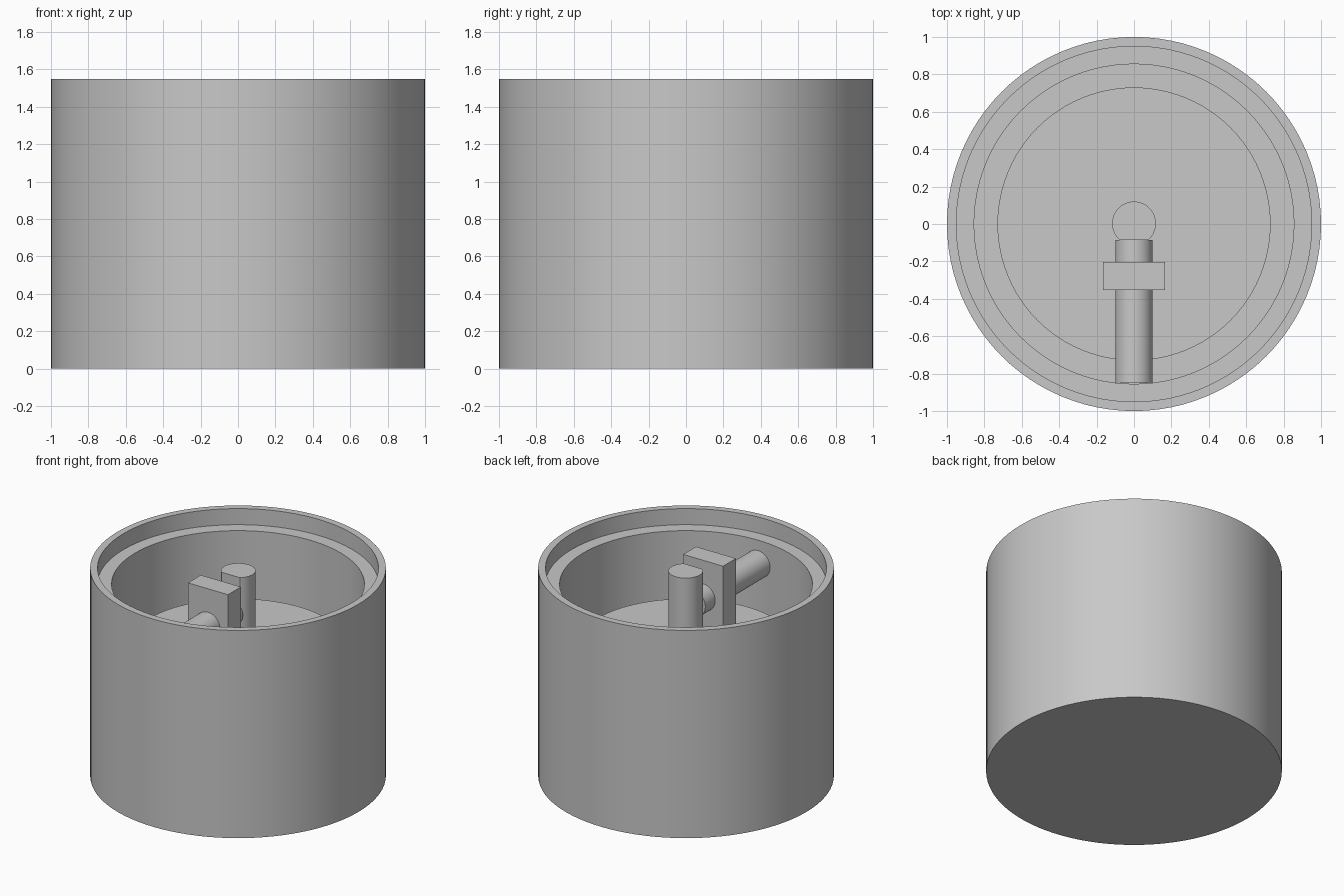
import bpy, bmesh, math
from mathutils import Matrix, Vector

SEGMENTS = 96

cube = bpy.data.objects.get("Cube")
if cube:
    bpy.data.objects.remove(cube, do_unlink=True)

# Single plain grey
grey = bpy.data.materials.new("plain_grey")
grey.use_nodes = True
COLOUR = (0.58, 0.58, 0.58, 1)
grey.diffuse_color = COLOUR
grey.node_tree.nodes["Principled BSDF"].inputs["Base Color"].default_value = COLOUR


def finish(name, bm):
    """Turn a bmesh into a named object, smooth with sharp edges kept."""
    bmesh.ops.recalc_face_normals(bm, faces=bm.faces)
    mesh = bpy.data.meshes.new(name)
    bm.to_mesh(mesh)
    bm.free()
    mesh.materials.append(grey)
    obj = bpy.data.objects.new(name, mesh)
    bpy.context.collection.objects.link(obj)
    bpy.ops.object.select_all(action="DESELECT")
    obj.select_set(True)
    bpy.context.view_layer.objects.active = obj
    bpy.ops.object.shade_smooth_by_angle(angle=math.radians(30))
    return obj


def lathe(name, profile):
    """Revolve a radius/height profile around z."""
    bm = bmesh.new()
    verts = [bm.verts.new((r, 0, z)) for r, z in profile]
    edges = [bm.edges.new(pair) for pair in zip(verts, verts[1:])]
    bmesh.ops.spin(bm, geom=verts + edges, cent=(0, 0, 0), axis=(0, 0, 1),
                   angle=math.tau, steps=SEGMENTS, use_duplicate=False)
    bmesh.ops.remove_doubles(bm, verts=bm.verts, dist=0.0001)
    return finish(name, bm)


def cylinder(bm, radius, length, matrix):
    bmesh.ops.create_cone(bm, cap_ends=True, segments=48, radius1=radius,
                          radius2=radius, depth=length, matrix=matrix)


# Heights shared by several parts
FLOOR, DECK, LEDGE, RIM, POST_TOP = 0.13, 0.98, 1.43, 1.55, 1.53
PIPE_Z = (DECK + POST_TOP) / 2
PIPE_FRONT, PIPE_BACK = -0.85, -0.085

# Round housing: outer wall, stepped rim and inner floor
lathe("housing", [(0, 0), (1, 0), (1, RIM), (0.95, RIM), (0.95, LEDGE),
                  (0.855, LEDGE), (0.855, FLOOR), (0, FLOOR)])

# Raised round platform standing on the floor
lathe("platform", [(0, FLOOR), (0.73, FLOOR), (0.73, DECK), (0, DECK)])

# Upright post with a flat where the pipe meets it
bm = bmesh.new()
cylinder(bm, 0.117, POST_TOP - DECK,
         Matrix.Translation((0, 0.003, (DECK + POST_TOP) / 2)))
cut = bmesh.ops.bisect_plane(bm, geom=bm.verts[:] + bm.edges[:] + bm.faces[:],
                             plane_co=(0, PIPE_BACK, 0), plane_no=(0, -1, 0),
                             clear_outer=True)
rim = [e for e in cut["geom_cut"] if isinstance(e, bmesh.types.BMEdge)]
bmesh.ops.holes_fill(bm, edges=rim, sides=0)
finish("post", bm)

# Horizontal pipe from the post to the front wall
bm = bmesh.new()
cylinder(bm, 0.1, PIPE_BACK - PIPE_FRONT,
         Matrix.Translation((0, (PIPE_FRONT + PIPE_BACK) / 2, PIPE_Z))
         @ Matrix.Rotation(math.pi / 2, 4, "X"))
finish("pipe", bm)

# Bearing block around the pipe
bm = bmesh.new()
bmesh.ops.create_cube(bm, size=1)
bmesh.ops.scale(bm, vec=Vector((0.33, 0.152, POST_TOP - DECK)), verts=bm.verts)
bmesh.ops.translate(bm, vec=Vector((0, -0.278, PIPE_Z)), verts=bm.verts)
finish("bearing_block", bm)
